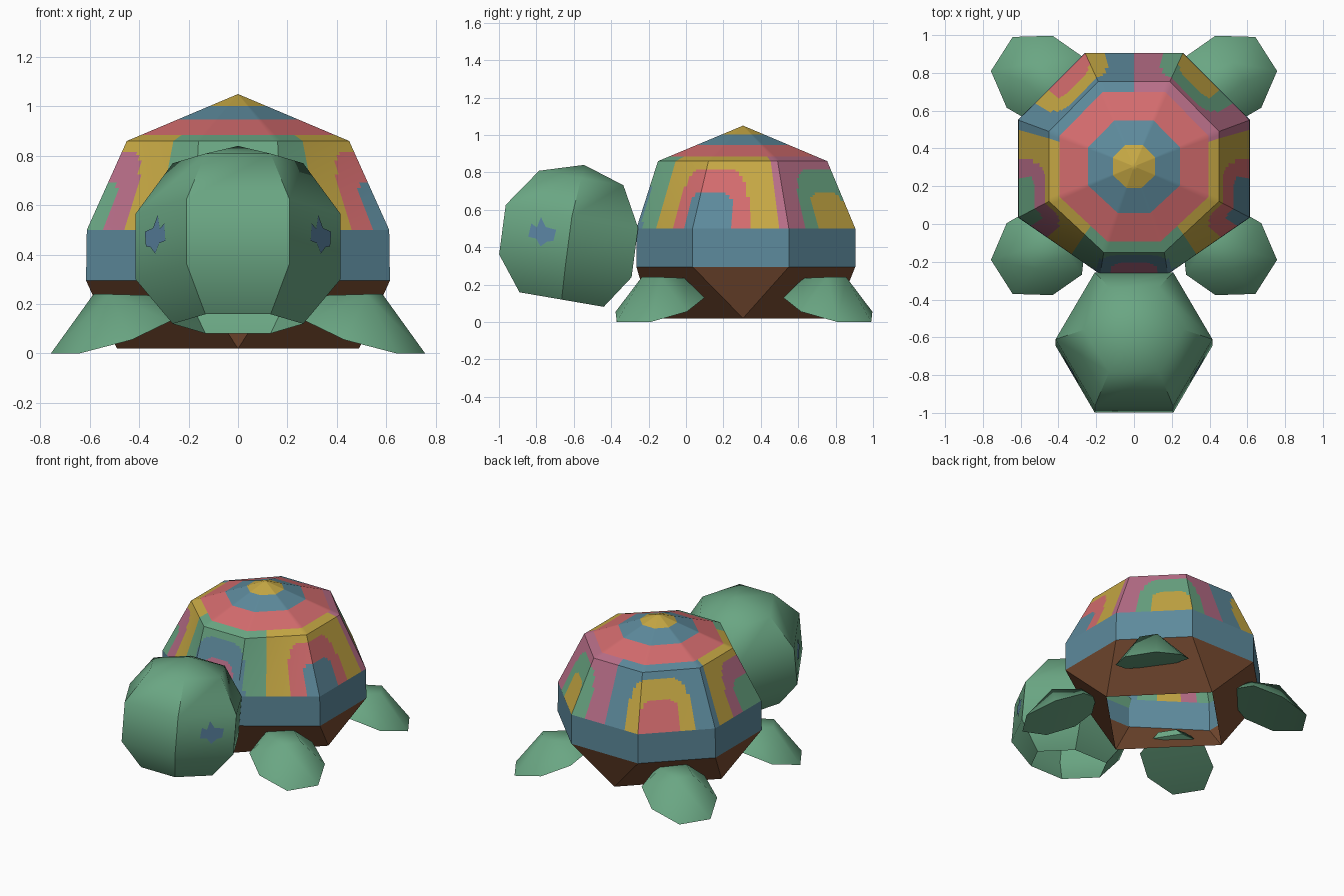
import bpy, bmesh, math
from mathutils import Vector

if "Cube" in bpy.data.objects:
    bpy.data.objects.remove(bpy.data.objects["Cube"])


def material(name, rgb):
    """Flat material from an sRGB 0-255 colour."""
    m = bpy.data.materials.new(name)
    lin = [((c / 255 + 0.055) / 1.055) ** 2.4 for c in rgb]
    m.diffuse_color = (*lin, 1)
    m.use_nodes = True
    m.node_tree.nodes["Principled BSDF"].inputs["Base Color"].default_value = m.diffuse_color
    return m


MATS = {
    "green": material("leaf_green", (106, 166, 131)),
    "blue": material("slate_blue", (93, 138, 156)),
    "yellow": material("mustard_yellow", (198, 168, 68)),
    "red": material("coral_red", (212, 108, 110)),
    "pink": material("dusty_pink", (184, 110, 136)),
    "brown": material("earth_brown", (122, 77, 50)),
    "eye": material("eye_blue", (92, 134, 165)),
}
SHELL_COLOURS = ["yellow", "blue", "red", "green", "pink"]
CY = 0.305  # shell centre along y


def build(name, verts, faces, colours, angle=None, rule=None, recalc=True):
    me = bpy.data.meshes.new(name)
    me.from_pydata([tuple(v) for v in verts], [], faces)
    bm = bmesh.new()
    bm.from_mesh(me)
    bmesh.ops.remove_doubles(bm, verts=bm.verts, dist=1e-5)
    if recalc:
        bmesh.ops.recalc_face_normals(bm, faces=bm.faces)
    if rule:
        for f in bm.faces:
            f.material_index = colours.index(rule(f.calc_center_median()))
    bm.to_mesh(me)
    bm.free()
    for c in colours:
        me.materials.append(MATS[c])
    ob = bpy.data.objects.new(name, me)
    bpy.context.collection.objects.link(ob)
    if angle:
        bpy.ops.object.select_all(action='DESELECT')
        bpy.context.view_layer.objects.active = ob
        ob.select_set(True)
        bpy.ops.object.shade_smooth_by_angle(angle=math.radians(angle))
    return ob


def octagon(half):
    """Mirror the right-hand corners (front to back) into a full ring."""
    a, b, c, d = half  # front, side front, side back, back
    pts = [b, c, d] + [(-x, y) for x, y in (d, c, b, a)] + [a]
    return pts


RIM = octagon([(0.18, -0.265), (0.615, 0.035), (0.615, 0.55), (0.26, 0.905)])
DOME = octagon([(0.16, -0.15), (0.45, 0.12), (0.45, 0.49), (0.19, 0.755)])

# --- shell dome: fine grid so the painted arches can be cut by a rule
SEG, ROWS, CAP = 20, 32, 24


def around(ring, z):
    out = []
    for i in range(8):
        p, q = Vector(ring[i]), Vector(ring[(i + 1) % 8])
        for s in range(SEG):
            out.append((*p.lerp(q, s / SEG), z))
    return out


def blend(a, b, t):
    return [Vector(p).lerp(Vector(q), t) for p, q in zip(a, b)]


low = around([(x * 0.995, y) for x, y in RIM], 0.5)
mid = around(DOME, 0.86)
tip = [(0, CY, 1.05)] * len(low)
rings = [blend(low, mid, i / ROWS) for i in range(ROWS)]
rings += [blend(mid, tip, i / CAP) for i in range(CAP + 1)]
n = len(low)
verts = [v for r in rings for v in r]
faces = [(k * n + i, k * n + (i + 1) % n, (k + 1) * n + (i + 1) % n, (k + 1) * n + i)
         for k in range(len(rings) - 1) for i in range(n)]

# five nested arches around the dome, 72 degrees apart: inner, middle, outer
ARCHES = [("pink", "blue", "green"), ("blue", "red", "yellow"),
          ("yellow", "green", "pink"), ("red", "yellow", "blue"),
          ("green", "pink", "yellow")]


def shell_colour(c):
    if c.z > 0.882:
        return "yellow" if c.z > 1.0 else "blue" if c.z > 0.95 else "red"
    turn = (math.degrees(math.atan2(c.y - CY, c.x)) + 90 + 36) % 360
    k = int(turn // 72)
    side = math.radians(turn - 72 * k - 36) * 0.62
    d = (abs(side) ** 4 + ((c.z - 0.5) * 0.72) ** 4) ** 0.25
    return ARCHES[k][0 if d < 0.14 else 1 if d < 0.23 else 2]


build("shell_dome", verts, faces, SHELL_COLOURS, 30, shell_colour)

# --- shell band
band = [(x * 0.995, y, 0.5) for x, y in RIM] + [(x, y, 0.295) for x, y in RIM]
build("shell_band", band, [(i, (i + 1) % 8, 8 + (i + 1) % 8, 8 + i) for i in range(8)], ["blue"])

# --- belly: octagon rim narrowing to an open square
belly = [(x, y, 0.295) for x, y in RIM]
belly += [(0.49, CY, 0.02), (0, 0.795, 0.02), (-0.49, CY, 0.02), (0, -0.185, 0.02)]
faces = []
for k in range(4):
    faces.append((2 * k, 2 * k + 1, 8 + k))
    faces.append((2 * k + 1, (2 * k + 2) % 8, 8 + (k + 1) % 4, 8 + k))
build("belly", belly, faces, ["brown"])

# --- head: six-sided ball tilted back, open underneath
UP = Vector((0, 0.17, 0.985))
BACK = Vector((0, 0.985, -0.17))


def hexagon(cy, cz, r):
    c = Vector((0, cy, cz))
    return [c + Vector((r * math.cos(a), 0, 0)) + BACK * (r * math.sin(a))
            for a in (math.radians(60 * i) for i in range(6))]


hexes = [hexagon(-0.665, 0.12, 0.264), hexagon(-0.645, 0.30, 0.415),
         hexagon(-0.61, 0.565, 0.415), hexagon(-0.56, 0.77, 0.264)]
verts = [v for h in hexes for v in h] + [Vector((0, -0.545, 0.84))]
faces = [(6 * k + i, 6 * k + (i + 1) % 6, 6 * k + 6 + (i + 1) % 6, 6 * k + 6 + i)
         for k in range(3) for i in range(6)]
faces += [(18 + i, 18 + (i + 1) % 6, 24) for i in range(6)]
build("head", verts, faces, ["green"], 45)

# --- eyes: thin blotches on the front side faces of the head
BLOT = [(.40, .45), (.42, .72), (.51, .66), (.55, .88), (.64, .70), (.80, .68),
        (.78, .45), (.69, .42), (.60, .30), (.52, .44)]
f0, s0, f1, s1 = hexes[1][5], hexes[1][0], hexes[2][5], hexes[2][0]
normal = (s0 - f0).cross(f1 - f0).normalized()
eye = [f0.lerp(s0, u).lerp(f1.lerp(s1, u), v) + normal * 0.004 for u, v in BLOT]
order = tuple(range(len(BLOT)))
build("right_eye", eye, [order], ["eye"], recalc=False)
build("left_eye", [(-p.x, p.y, p.z) for p in eye], [order[::-1]], ["eye"], recalc=False)

# --- legs: spread paddles, (distance back, half width, rim z, ridge half width, ridge z)
STATIONS = [(0, 0.107, 0.0, 0.107, 0.0), (0.175, 0.226, 0.055, 0.06, 0.24),
            (0.364, 0.218, 0.13, 0.09, 0.235), (0.46, 0.10, 0.17, 0.06, 0.21)]
D, P = Vector((0.843, 0.537, 0)), Vector((-0.537, 0.843, 0))
leg = []
for along, w, zr, t, zt in STATIONS:
    base = Vector((0.70, 0.90, 0)) - D * along
    for side, z in ((-w, zr), (-t, zt), (t, zt), (w, zr)):
        leg.append(base + P * side + Vector((0, 0, z)))
faces = [(4 * k + i, 4 * k + (i + 1) % 4, 4 * k + 4 + (i + 1) % 4, 4 * k + 4 + i)
         for k in range(3) for i in range(4)] + [(12, 13, 14, 15)]
# the outer end closes to an edge, so drop its doubled faces
faces = [(0, 5, 4), (0, 3, 6, 5), (3, 7, 6), (0, 4, 7, 3)] + faces[4:]
for sx, xn in ((1, "right"), (-1, "left")):
    for sy, yn in ((1, "back"), (-1, "front")):
        pts = [(p.x * sx, 0.31 + (p.y - 0.31) * sy, p.z) for p in leg]
        used = [p for p in pts]
        build(f"{yn}_{xn}_leg", used, faces, ["green"], 60)
